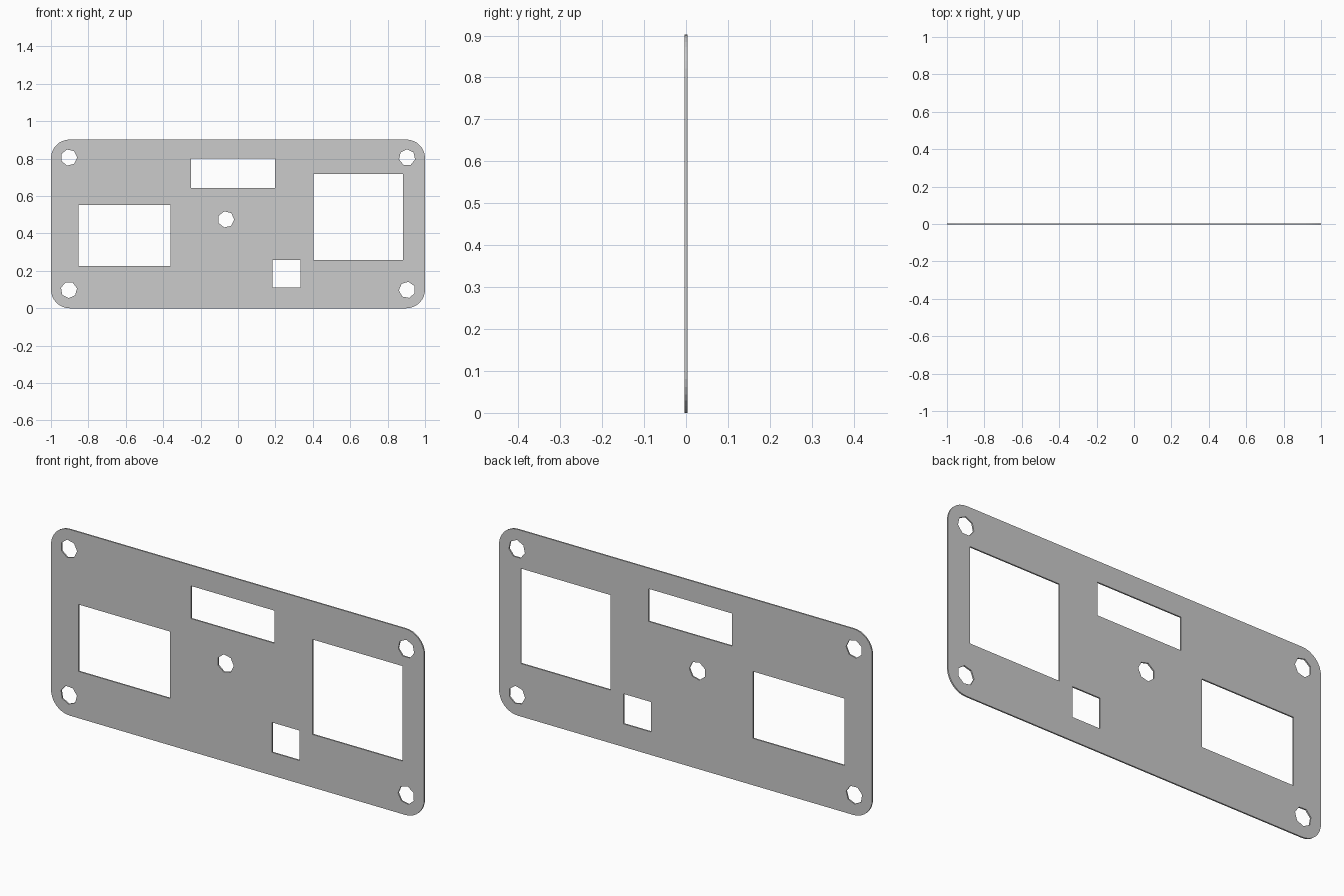
import bpy
from math import sin, cos, pi, radians

if "Cube" in bpy.data.objects:
    bpy.data.objects.remove(bpy.data.objects["Cube"])

WIDTH, HEIGHT, THICK, RADIUS = 2.0, 0.902, 0.007, 0.10


def rounded_rect(w, h, r, steps=8):
    pts = []
    corners = [(w / 2 - r, h - r), (-w / 2 + r, h - r), (-w / 2 + r, r), (w / 2 - r, r)]
    for q, (cx, cz) in enumerate(corners):
        for i in range(steps + 1):
            a = pi / 2 * (q + i / steps)
            pts.append((cx + r * cos(a), cz + r * sin(a)))
    return pts


def window(x0, x1, z0, z1):
    return [(x0, z0), (x1, z0), (x1, z1), (x0, z1)]


def screw_hole(x, z, turn, r=0.044, sides=7):
    angles = [radians(turn) + 2 * pi * i / sides for i in range(sides)]
    return [(x + r * cos(a), z + r * sin(a)) for a in angles]


# Outer outline followed by every opening
loops = [rounded_rect(WIDTH, HEIGHT, RADIUS)]

# Rectangular windows
loops += [window(-0.853, -0.361, 0.227, 0.551),
          window(-0.25, 0.199, 0.644, 0.802),
          window(0.403, 0.883, 0.257, 0.717),
          window(0.184, 0.333, 0.112, 0.257)]

# Corner screw holes and the centre hole
loops += [screw_hole(x, z, t) for x, z, t in
          [(-0.904, 0.806, 0), (0.904, 0.806, 90),
           (-0.904, 0.098, 10), (0.904, 0.098, 80), (-0.064, 0.475, 0)]]

# Filled flat curve: inner loops become holes, extrusion gives thickness
curve = bpy.data.curves.new("face_plate", 'CURVE')
curve.dimensions = '2D'
curve.fill_mode = 'BOTH'
curve.extrude = THICK / 2
for pts in loops:
    s = curve.splines.new('POLY')
    s.points.add(len(pts) - 1)
    for p, (x, z) in zip(s.points, pts):
        p.co = (x, z, 0, 1)
    s.use_cyclic_u = True
    s.use_smooth = False

# Stand the plate upright, facing -y
plate = bpy.data.objects.new("face_plate", curve)
plate.rotation_euler = (pi / 2, 0, 0)
bpy.context.collection.objects.link(plate)
plate.select_set(True)
bpy.context.view_layer.objects.active = plate
bpy.ops.object.convert(target='MESH')
bpy.ops.object.transform_apply(location=False, rotation=True, scale=False)
